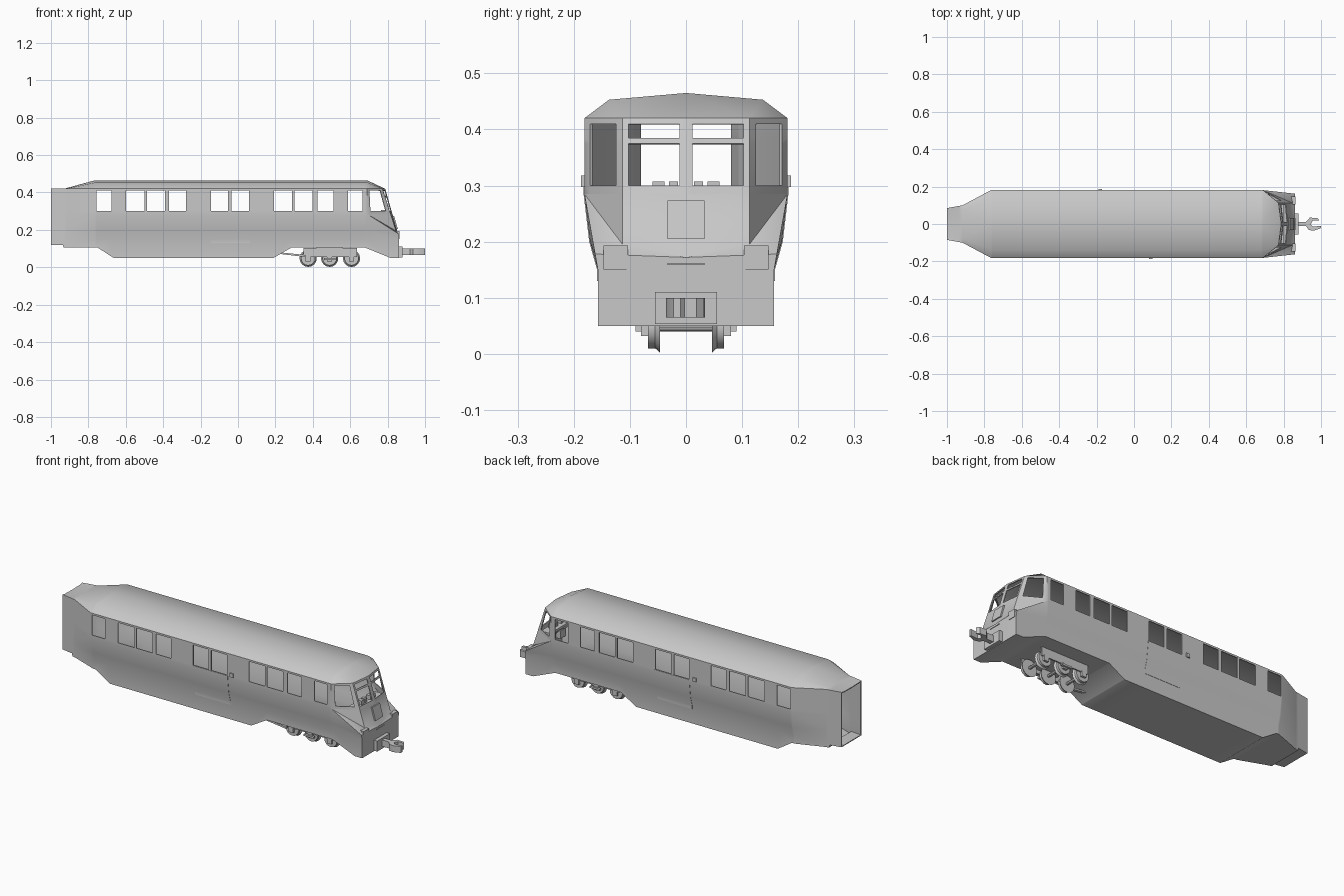
import bpy, bmesh, math
from mathutils import Vector, Matrix

if "Cube" in bpy.data.objects:
    bpy.data.objects.remove(bpy.data.objects["Cube"])

grey = bpy.data.materials.new("plain_grey")
grey.diffuse_color = (0.58, 0.58, 0.58, 1)
grey.use_nodes = True
grey.node_tree.nodes["Principled BSDF"].inputs["Base Color"].default_value = grey.diffuse_color


def finish(name, bm, angle=35, thick=0):
    bmesh.ops.remove_doubles(bm, verts=bm.verts, dist=0.0002)
    bmesh.ops.recalc_face_normals(bm, faces=bm.faces)
    me = bpy.data.meshes.new(name)
    bm.to_mesh(me)
    bm.free()
    ob = bpy.data.objects.new(name, me)
    bpy.context.collection.objects.link(ob)
    me.materials.append(grey)
    bpy.ops.object.select_all(action='DESELECT')
    ob.select_set(True)
    bpy.context.view_layer.objects.active = ob
    if thick:
        m = ob.modifiers.new("thickness", 'SOLIDIFY')
        m.thickness, m.offset = thick, -1
        bpy.ops.object.modifier_apply(modifier=m.name)
    bpy.ops.object.shade_smooth_by_angle(angle=math.radians(angle))
    return ob


def box(name, x, y, z):
    bm = bmesh.new()
    bmesh.ops.create_cube(bm, size=1)
    for v in bm.verts:
        v.co = Vector([(r[0] + r[1]) / 2 + c * (r[1] - r[0]) for r, c in zip((x, y, z), v.co)])
    return finish(name, bm)


def interp(table, x):
    for (x0, v0), (x1, v1) in zip(table, table[1:]):
        if x <= x1:
            return v0 + (v1 - v0) * max(0, x - x0) / (x1 - x0)
    return table[-1][1]


# Body shape along the length
BOTTOM = [(-1, .12), (-.937, .12), (-.932, .105), (-.75, .105), (-.665, .05), (.19, .05),
          (.285, .105), (.68, .105), (.815, .05)]
WIDTH = [(-1, .085), (-.917, .10), (-.765, .181), (1, .181)]
ROOF = [(-1, -.1), (-.93, 0), (-.765, 1), (1, 1)]
SIDE = [(.05, .157), (.15, .157), (.2, .171), (.285, .181), (.5, .181)]
LEVELS = [.15, .2, .285, .30, .375, .385, .41, .42]
WINDOWS = [(-.757, -.677), (-.60, -.50), (-.487, -.39), (-.37, -.278), (-.144, -.053),
           (-.035, .059), (.193, .289), (.302, .398), (.425, .51), (.588, .666)]


def section(x):
    zb, w, r = interp(BOTTOM, x), interp(WIDTH, x), interp(ROOF, x)
    pts = [(0, zb)] + [(min(interp(SIDE, z), w), z) for z in [zb] + LEVELS]
    pts += [(.137 * w / .181, .42 + .033 * r), (0, .42 + .045 * r)]
    return [Vector((x, y, z)) for y, z in pts]


def lerp(a, b, t):
    return a + (b - a) * t


body = bmesh.new()


def face(*pts):
    # every shell face is made on both sides of the car
    for s in (1, -1):
        body.faces.new([body.verts.new((p[0], p[1] * s, p[2])) for p in pts])


def panel(a, d, b, c, us, vs, skip):
    # grid over a quad: a-d top edge, b-c bottom edge; skipped cells are openings
    def p(u, v):
        return lerp(lerp(a, d, u), lerp(b, c, u), v)
    for i in range(len(us) - 1):
        for j in range(len(vs) - 1):
            if (i, j) not in skip:
                face(p(us[i], vs[j]), p(us[i + 1], vs[j]), p(us[i + 1], vs[j + 1]), p(us[i], vs[j + 1]))


# Long shell with side windows left open
xs = sorted({x for w in WINDOWS for x in w} | {x for x, _ in BOTTOM if x < .69}
            | {-.917, -.765, .69})
for x0, x1 in zip(xs, xs[1:]):
    p, q = section(x0), section(x1)
    window = any(a < (x0 + x1) / 2 < b for a, b in WINDOWS)
    for i in range(len(p) - 1):
        if not (window and .299 < p[i].z and p[i + 1].z < .411 and i > 1):
            face(p[i], q[i], q[i + 1], p[i + 1])

# Driving cab: angled sides, raked windscreen and roof front
P = section(.69)
A, B, shoulder, ridge = P[9], P[4], P[10], P[11]
D, C = Vector((.772, .113, .42)), Vector((.845, .113, .195))
M, N = Vector((.787, 0, .42)), Vector((.858, 0, .172))
D2, M2 = lerp(D, C, .135 / .225), lerp(M, N, .135 / .248)
vs = [(.42 - z) / .135 for z in (.42, .41, .385, .375, .30, .285)]
panel(A, D, B, D2, [0, .15, .83, 1], vs, {(1, 1), (1, 2), (1, 3)})
panel(M, D, M2, D2, [0, .106, .91, 1], vs, {(1, 1), (1, 3)})
face(B, C, D2)
face(M2, D2, C, N)
face(ridge, shoulder, D, M)
face(shoulder, A, D)

# Nose below the cab
E, G = Vector((.86, .162, .178)), Vector((.86, .157, .15))
H, I = Vector((.815, .157, .05)), Vector((.86, .157, .05))
H0, I0, N2 = Vector((.815, 0, .05)), Vector((.86, 0, .05)), Vector((.861, 0, .172))
face(B, C, E)
face(C, N, N2, E)
face(B, P[3], E)
face(P[3], P[2], G, E)
face(P[2], P[1], H, G)
face(H, I, G)
face(P[0], P[1], H, H0)
face(H0, H, I, I0)
face(I0, I, G, E, N2)
finish("body_shell", body, 35, .005)

# Door panels just proud of the side walls
for s, x0, x1 in ((-1, -.148, .065), (1, -.148, .065)):
    bm = bmesh.new()
    for za, zb in ((.13, .15), (.15, .2), (.2, .285), (.285, .297)):
        bm.faces.new([bm.verts.new((x, s * (interp(SIDE, z) + .0015), z))
                      for x, z in ((x0, za), (x1, za), (x1, zb), (x0, zb))])
    finish("door_panel", bm, 35, .003)

# Door handles, one on each side
box("door_handle_front", (.08, .10), (-.187, -.178), (.297, .318))
box("door_handle_back", (-.19, -.17), (.178, .187), (.297, .318))

# Nose details
bm = bmesh.new()
hatch = [(y, z) for y, z in ((-.033, .205), (.033, .205), (.033, .273), (-.033, .273))]
f = bm.faces.new([bm.verts.new((lerp(M2, N, (.285 - z) / .113).x - .003, y, z)) for y, z in hatch])
ext = bmesh.ops.extrude_face_region(bm, geom=[f])
bmesh.ops.translate(bm, vec=(.009, 0, 0), verts=[v for v in ext["geom"] if isinstance(v, bmesh.types.BMVert)])
finish("nose_hatch", bm)
for s in (-1, 1):
    box("nose_lamp", (.832, .863), sorted((s * .103, s * .147)), (.15, .193))
box("nose_slot", (.858, .864), (-.033, .033), (.158, .162))
box("coupler_mount", (.855, .88), (-.055, .055), (.053, .11))

# Coupler outline seen from above
outline = [(.87, .012), (.92, .012), (.94, .034), (.98, .032), (.992, .018), (.955, .018),
           (.945, -.003), (.957, -.014), (1, -.010), (1, -.022), (.962, -.036), (.935, -.032),
           (.92, -.012), (.87, -.012)]
bm = bmesh.new()
f = bm.faces.new([bm.verts.new((x, y, .065)) for x, y in outline])
ext = bmesh.ops.extrude_face_region(bm, geom=[f])
bmesh.ops.translate(bm, vec=(0, 0, .035), verts=[v for v in ext["geom"] if isinstance(v, bmesh.types.BMVert)])
finish("coupler", bm)

# Driver's desk with instruments behind the windscreen
box("driver_desk", (.745, .80), (-.11, .11), (.272, .285))
for s in (-1, 1):
    for y0, y1 in ((.014, .03), (.038, .06)):
        box("desk_instrument", (.765, .79), sorted((s * y0, s * y1)), (.285, .307))


def cylinder(name, x, y, z, r1, r2, depth, sides=16):
    bm = bmesh.new()
    bmesh.ops.create_cone(bm, cap_ends=True, segments=sides, radius1=r1, radius2=r2, depth=depth,
                          matrix=Matrix.Translation((x, y, z)) @ Matrix.Rotation(-math.pi / 2, 4, 'X'))
    return finish(name, bm)


# Six-wheel bogie
for x in (.375, .49, .607):
    cylinder("axle", x, 0, .048, .008, .008, .15, 8)
    for s in (-1, 1):
        r = (.046, .037) if s > 0 else (.037, .046)
        cylinder("wheel_flange", x, s * .051, .048, *r, .010)
        cylinder("wheel_tread", x, s * .060, .048, .038, .038, .016)
        box("axle_box", (x - .013, x + .013), sorted((s * .068, s * .08)), (.032, .062))
for s in (-1, 1):
    box("bogie_frame", (.35, .635), sorted((s * .07, s * .077)), (.055, .102))
    box("bogie_step", (.46, .52), sorted((s * .077, s * .09)), (.04, .05))
box("bogie_bolster", (.42, .56), (-.07, .07), (.075, .11))

# Sloping link from the bogie to the underframe
link = bmesh.new()
for y in (-.10, -.085):
    link.faces.new([link.verts.new((x, y, z)) for x, z in ((.22, .072), (.36, .055), (.36, .066), (.22, .080))])
bmesh.ops.bridge_loops(link, edges=link.edges)
finish("bogie_link", link)
